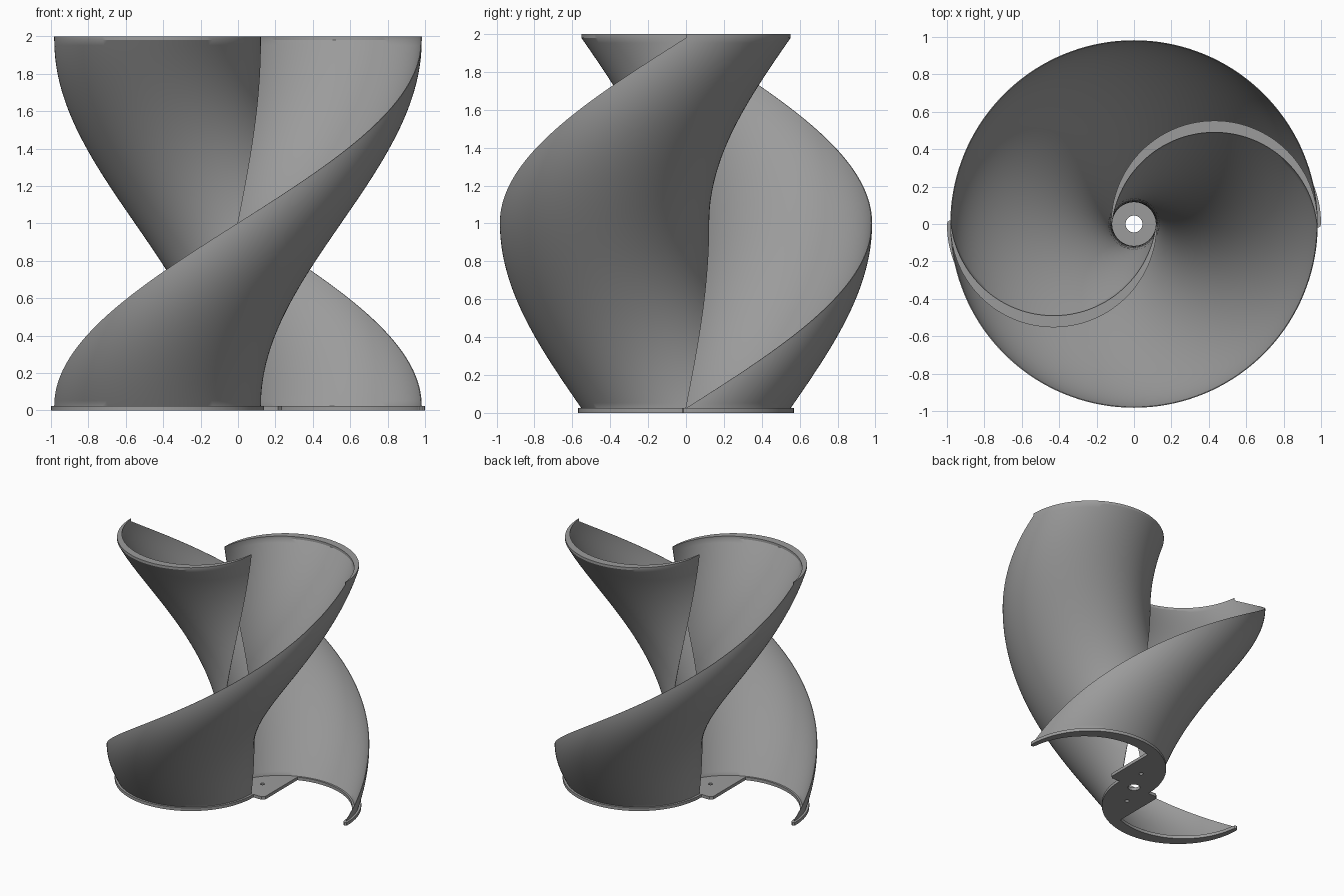
import bpy, bmesh, math

if "Cube" in bpy.data.objects:
    bpy.data.objects.remove(bpy.data.objects["Cube"])

metal = bpy.data.materials.new("plain_grey")
metal.diffuse_color = (0.33, 0.33, 0.33, 1)
metal.use_nodes = True
metal.node_tree.nodes["Principled BSDF"].inputs["Base Color"].default_value = metal.diffuse_color

BASE_TOP, CAP_START, TOP = 0.025, 1.98, 2.0
CX = 0.43            # scoop centre, measured from the axis


def arc(half, rise, n):
    """Circular arc over a chord on y = 0, from the axis end to the outer tip."""
    r = (half * half + rise * rise) / (2 * rise)
    a = math.asin(min(1, half / r))
    return [(CX + r * math.sin(t), rise - r + r * math.cos(t))
            for t in (-a + 2 * a * i / n for i in range(n + 1))]


def finish(ob, angle):
    bpy.ops.object.select_all(action='DESELECT')
    ob.select_set(True)
    bpy.context.view_layer.objects.active = ob
    bpy.ops.object.shade_smooth_by_angle(angle=math.radians(angle))


def make_blade(name, turn):
    """Crescent section twisted half a turn, with a short straight rim on top."""
    n, steps = 56, 72
    outer, inner = arc(0.5525, 0.5525, n), arc(0.548, 0.49, n)
    ring = outer + inner[::-1]
    levels = [BASE_TOP + (CAP_START - BASE_TOP) * i / steps for i in range(steps + 1)]
    levels = [0.012] + levels + [TOP]
    bm = bmesh.new()
    rows = []
    for z in levels:
        f = (z - BASE_TOP) / (CAP_START - BASE_TOP)
        a = turn + math.pi * max(0, min(1, f))
        c, s = math.cos(a), math.sin(a)
        rows.append([bm.verts.new((x * c - y * s, x * s + y * c, z)) for x, y in ring])
    m = len(ring)
    for lo, hi in zip(rows, rows[1:]):
        for i in range(m):
            j = (i + 1) % m
            bm.faces.new((lo[i], lo[j], hi[j], hi[i]))
    for row in (rows[0], rows[-1]):          # end caps
        for i in range(n):
            bm.faces.new((row[i], row[i + 1], row[m - 2 - i], row[m - 1 - i]))
    bmesh.ops.recalc_face_normals(bm, faces=bm.faces)
    me = bpy.data.meshes.new(name)
    bm.to_mesh(me)
    bm.free()
    me.materials.append(metal)
    ob = bpy.data.objects.new(name, me)
    bpy.context.collection.objects.link(ob)
    finish(ob, 30)


# the two helical scoops
make_blade("blade_a", 0)
make_blade("blade_b", math.pi)

# S-shaped base plate with a bore and two screw holes
HUB = 0.235
half = arc(0.57, 0.57, 56)
half += [(0.997, -0.012), (0.985, -0.02), (0.972, -0.014)]
half += [p for p in arc(0.535, 0.475, 56)[::-1] if p[0] > HUB]
half += [(HUB, 0.438), (HUB, 0.02), (0.215, 0.0)]
outline = half + [(-x, -y) for x, y in half]


def circle(cx, cy, r, n=32):
    return [(cx + r * math.cos(2 * math.pi * i / n),
             cy + r * math.sin(2 * math.pi * i / n)) for i in range(n)]


cu = bpy.data.curves.new("base_plate", 'CURVE')
cu.dimensions = '2D'
cu.fill_mode = 'BOTH'
cu.extrude = BASE_TOP / 2
for loop in (outline, circle(0, 0, 0.045), circle(0.09, 0.19, 0.016), circle(-0.09, -0.19, 0.016)):
    sp = cu.splines.new('POLY')
    sp.points.add(len(loop) - 1)
    for p, (x, y) in zip(sp.points, loop):
        p.co = (x, y, 0, 1)
    sp.use_cyclic_u = True
cu.materials.append(metal)
base = bpy.data.objects.new("base_plate", cu)
base.location.z = BASE_TOP / 2
bpy.context.collection.objects.link(base)
bpy.ops.object.select_all(action='DESELECT')
base.select_set(True)
bpy.context.view_layer.objects.active = base
bpy.ops.object.convert(target='MESH')
finish(bpy.context.view_layer.objects.active, 30)
